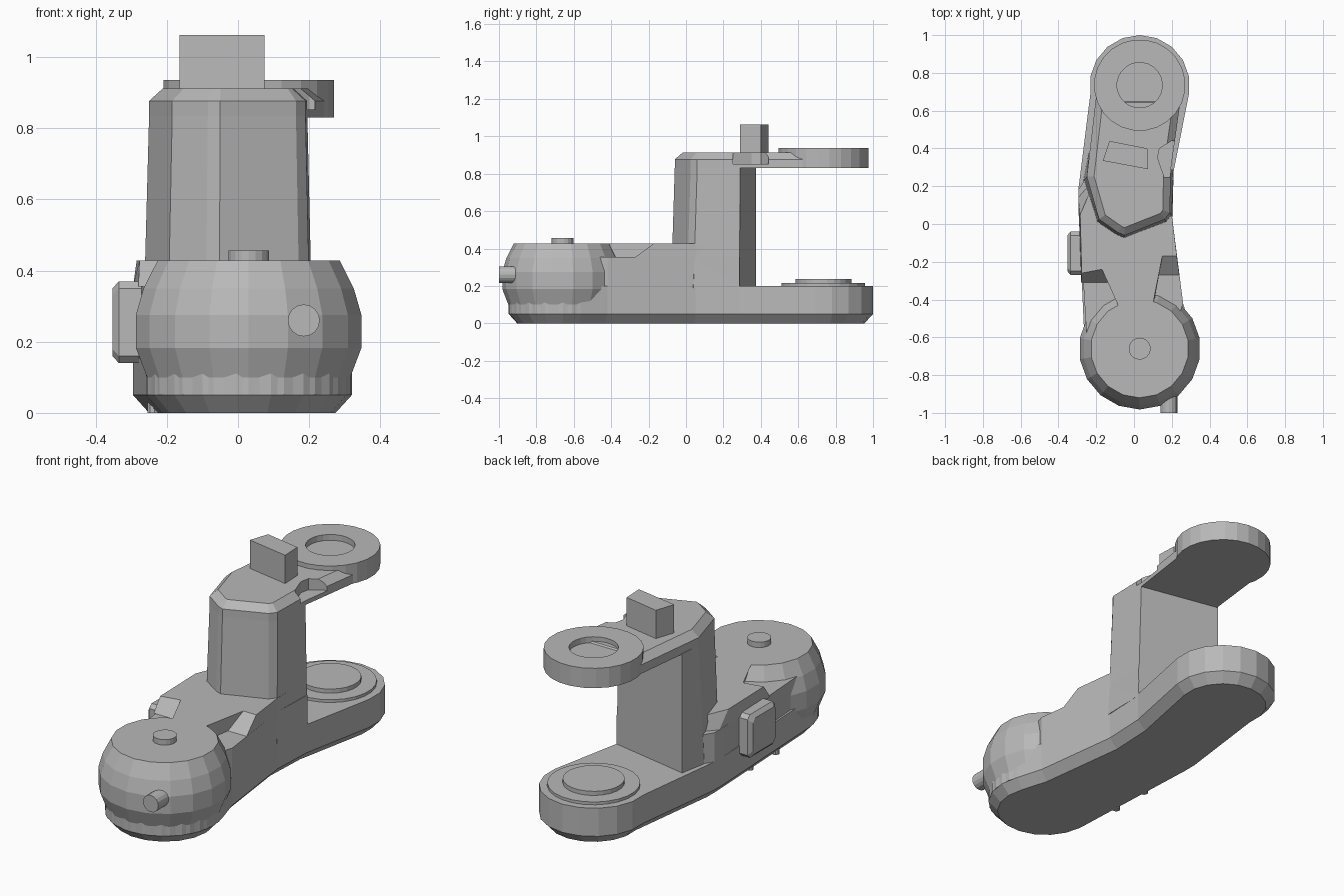
import bpy, bmesh
from math import sin, cos, pi, radians
from mathutils import Vector

cube = bpy.data.objects.get("Cube")
if cube:
    bpy.data.objects.remove(cube, do_unlink=True)

grey = bpy.data.materials.new("plain grey")
grey.use_nodes = True
colour = (0.48, 0.48, 0.48, 1)
grey.diffuse_color = colour
grey.node_tree.nodes["Principled BSDF"].inputs["Base Color"].default_value = colour

CX, FRONT, BACK = 0.03, -0.66, 0.735


def loft(name, rings):
    """Skin a stack of equal-length point rings and cap both ends."""
    bm = bmesh.new()
    loops = [[bm.verts.new(p) for p in ring] for ring in rings]
    n = len(loops[0])
    for a, b in zip(loops, loops[1:]):
        for i in range(n):
            j = (i + 1) % n
            bm.faces.new((a[i], a[j], b[j], b[i]))
    bm.faces.new(loops[0][::-1])
    bm.faces.new(loops[-1])
    bmesh.ops.recalc_face_normals(bm, faces=bm.faces)
    mesh = bpy.data.meshes.new(name)
    bm.to_mesh(mesh)
    bm.free()
    obj = bpy.data.objects.new(name, mesh)
    mesh.materials.append(grey)
    bpy.context.collection.objects.link(obj)
    return obj


def at(points, z):
    return [(p[0], p[1], z) for p in points]


def arc(y, r, start, end, steps):
    angles = [radians(start + (end - start) * i / steps) for i in range(steps + 1)]
    return [(CX + r * cos(a), y + r * sin(a)) for a in angles]


def turned(name, y, profile, n=18, x=CX):
    """Vertical solid of revolution from (radius, z) pairs."""
    def ring(r, z):
        angles = [2 * pi * (i + 0.5) / n for i in range(n)]
        return [(x + r * cos(a), y + r * sin(a), z) for a in angles]
    return loft(name, [ring(r, z) for r, z in profile])


def inset(points, d):
    """Move a counter-clockwise outline inwards by d."""
    pts = [Vector(p) for p in points]
    result = []
    for i, p in enumerate(pts):
        a = (p - pts[i - 1]).normalized()
        b = (pts[(i + 1) % len(pts)] - p).normalized()
        na, nb = Vector((-a.y, a.x)), Vector((-b.y, b.x))
        result.append(p + (na + nb) * d / (1 + na.dot(nb)))
    return result


# Long foot plate with bevelled underside
outline = (arc(FRONT, 0.29, 185, 380, 10) + [(0.26, -0.42), (0.2, 0.05), (0.21, 0.28)]
           + arc(BACK, 0.265, -10, 190, 10) + [(-0.295, 0.18), (-0.295, 0.1)])
loft("foot_plate", [at(inset(outline, 0.045), 0), at(outline, 0.05), at(outline, 0.2)])

# Body tiers between the barrel and the column
tier = [(-0.25, -0.6), (0.2, -0.6), (0.26, -0.42), (0.2, 0.05), (0.21, 0.285),
        (-0.22, 0.3), (-0.295, 0.18), (-0.295, 0.1)]
loft("body_lower", [at(tier, 0.19), at(tier, 0.355)])
tier_base = [(-0.28, -0.31), (-0.1, -0.31), (-0.06, -0.45), (0.1, -0.45), (0.13, -0.27),
             (0.24, -0.27), (0.2, 0.05), (0.2, 0.25), (-0.2, 0.25), (-0.295, 0.14)]
tier_top = [(-0.277, -0.26), (-0.17, -0.24), (-0.075, -0.45), (0.095, -0.45), (0.15, -0.17),
            (0.227, -0.17), (0.2, 0.05), (0.2, 0.25), (-0.2, 0.25), (-0.285, 0.05)]
loft("body_upper", [at(tier_base, 0.355), at(tier_top, 0.428)])

# Front barrel with its pin and plug
turned("barrel", FRONT, [(0.29, 0.05), (0.29, 0.1), (0.322, 0.183), (0.322, 0.275),
                         (0.3, 0.35), (0.26, 0.428)])
turned("barrel_pin", FRONT, [(0.058, 0.42), (0.058, 0.457)])
plug = [[(0.185 + 0.045 * cos(2 * pi * i / 16), y, 0.26 + 0.045 * sin(2 * pi * i / 16))
         for i in range(16)] for y in (-1.0, -0.85)]
loft("front_plug", plug)

# Tapered column
front_top = [(-0.25, 0.25), (-0.185, 0.025), (-0.085, -0.045), (-0.05, -0.06),
             (0.163, 0.025), (0.19, 0.06)]
column_top = front_top + [(0.195, 0.29), (-0.24, 0.375)]
column_base = ([(x * 1.07, y - 0.02) for x, y in front_top]
               + [(0.21, 0.285), (-0.24, 0.375)])
loft("column", [at(column_base, 0.19), at(column_top, 0.835)])

# Column head running back into the arm
arm = front_top + [(0.195, 0.29), (0.25, 0.68), (-0.2, 0.68)]
head = loft("column_head", [at(arm, 0.83), at(arm, 0.877), at(inset(arm, 0.038), 0.912)])
notch = [(0.16, 0.25), (0.3, 0.25), (0.3, 0.44), (0.2, 0.44), (0.135, 0.4), (0.125, 0.35)]
cutter = loft("notch_cutter", [at(notch, 0.853), at(notch, 1)])
cutter.hide_render = True
cut = head.modifiers.new("notch", "BOOLEAN")
cut.operation, cut.solver, cut.object = "DIFFERENCE", "EXACT", cutter
graph = bpy.context.evaluated_depsgraph_get()
head_mesh = bpy.data.meshes.new_from_object(head.evaluated_get(graph))
head.modifiers.clear()
head.data = head_mesh
bpy.data.objects.remove(cutter, do_unlink=True)

# Skewed block on the head
block = [(-0.165, 0.335), (0.075, 0.29), (0.07, 0.4), (-0.13, 0.44)]
loft("top_block", [at(block, 0.9), at(block, 1.063)])

# Upper ring with a shallow well, and the stepped pad below it
turned("upper_ring", BACK, [(0.242, 0.83), (0.242, 0.936), (0.12, 0.936), (0.12, 0.905)], 24)
turned("lower_pad", BACK, [(0.225, 0.19), (0.225, 0.215), (0.15, 0.215), (0.15, 0.237)], 24)

# Bevelled side plate
def plate_ring(x, m):
    y0, y1, z0, z1 = -0.27 + m, -0.04 - m, 0.14 + m, 0.37 - m
    c = 0.02
    return [(x, y0 + c, z0), (x, y1 - c, z0), (x, y1, z0 + c), (x, y1, z1 - c),
            (x, y1 - c, z1), (x, y0 + c, z1), (x, y0, z1 - c), (x, y0, z0 + c)]


loft("side_plate", [plate_ring(-0.25, 0), plate_ring(-0.335, 0), plate_ring(-0.353, 0.02)])

# Small pins under the side edge
for i, y in enumerate((-0.2, -0.42)):
    turned(f"under_pin_{i + 1}", y, [(0.02, 0), (0.02, 0.06)], 10, -0.235)
